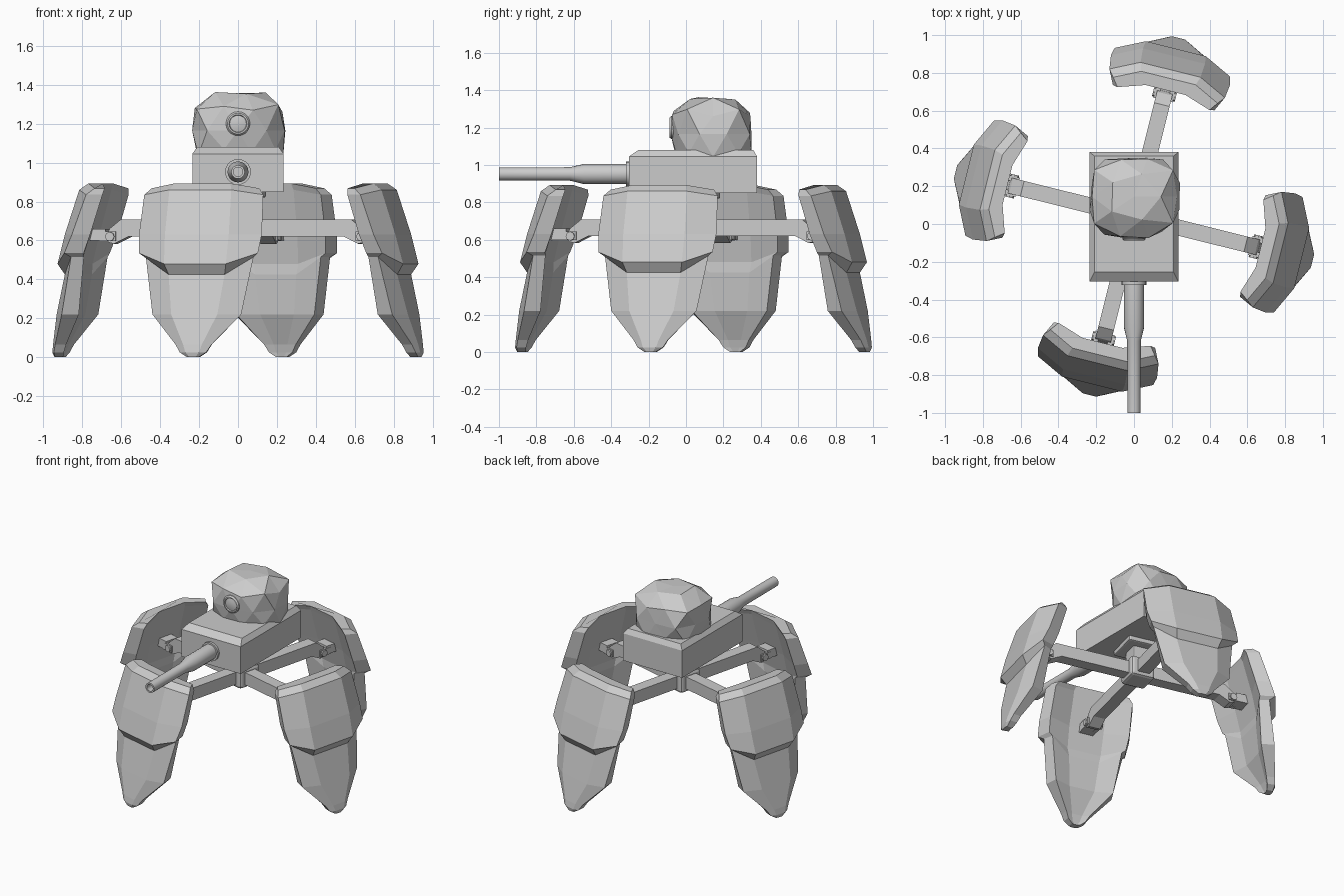
import bpy, bmesh, math, random
from mathutils import Matrix, Vector

if "Cube" in bpy.data.objects:
    bpy.data.objects.remove(bpy.data.objects["Cube"])

random.seed(4)
CENTRE = Vector((0, 0.04, 0))


def make(name, bm, matrix=None):
    bmesh.ops.recalc_face_normals(bm, faces=bm.faces)
    if matrix:
        bm.transform(matrix)
    me = bpy.data.meshes.new(name)
    bm.to_mesh(me)
    bm.free()
    ob = bpy.data.objects.new(name, me)
    bpy.context.collection.objects.link(ob)
    return ob


def loft(loops, cap=True):
    bm = bmesh.new()
    vs = [[bm.verts.new(p) for p in loop] for loop in loops]
    n = len(vs[0])
    for a, b in zip(vs, vs[1:]):
        for i in range(n):
            j = (i + 1) % n
            bm.faces.new((a[i], a[j], b[j], b[i]))
    if cap:
        bm.faces.new(vs[0])
        bm.faces.new(vs[-1])
    return bm


def extrude_profile(profile, half):
    """Extrude an (x, z) outline symmetrically along y."""
    return loft([[(x, s * half, z) for x, z in profile] for s in (-1, 1)])


def box(name, x, y, z, bevel=0, matrix=None):
    bm = loft([[(x[0], y[0], k), (x[1], y[0], k), (x[1], y[1], k), (x[0], y[1], k)] for k in z])
    if bevel:
        bmesh.ops.bevel(bm, geom=bm.edges[:], offset=bevel, segments=2, affect='EDGES', profile=0.5)
    return make(name, bm, matrix)


def lathe_y(name, profile, centre, n=20):
    """Revolve (radius, y) points around the y axis."""
    cx, cz = centre
    loops = [[(cx + r * math.cos(2 * math.pi * i / n), y, cz + r * math.sin(2 * math.pi * i / n))
              for i in range(n)] for r, y in profile]
    ob = make(name, loft(loops))
    bpy.context.view_layer.objects.active = ob
    ob.select_set(True)
    bpy.ops.object.shade_smooth_by_angle(angle=math.radians(35))
    ob.select_set(False)
    return ob


# Leg armour rows: z, end lift, outer radius, inner radius, half width
ROWS = [(.893, -.025, .755, .69, .285), (.86, -.025, .80, .70, .315),
        (.63, .0, .875, .765, .325), (.48, .055, .915, .80, .315),
        (.425, .09, .88, .80, .285), (.22, .0, .93, .83, .235),
        (.065, .0, .967, .905, .095), (.025, .0, .974, .918, .07), (.0, .0, .968, .925, .03)]


def armour():
    loops = []
    for z, lift, uo, ui, w in ROWS:
        drop = 0.075 * w / .32
        wi = w * .88
        outer = [(uo - drop, -w, z + lift), (uo, -w * .52, z), (uo, w * .52, z), (uo - drop, w, z + lift)]
        inner = [(ui - drop * .7, wi, z + lift), (ui, w * .38, z), (ui, -w * .38, z), (ui - drop * .7, -wi, z + lift)]
        loops.append(outer + inner)
    return loft(loops)


# Four identical legs round the hub
ARM = [(.05, .62), (.57, .62), (.645, .583), (.675, .59), (.69, .62), (.67, .66), (.61, .708), (.05, .708)]
for i, side in enumerate(("right", "back", "left", "front")):
    m = Matrix.Translation(CENTRE) @ Matrix.Rotation(math.radians(-14 + 90 * i), 4, 'Z')
    make(side + "_leg_armour", armour(), m)
    make(side + "_leg_arm", extrude_profile(ARM, .042), m)
    # Hinge pin and the bracket joining it to the armour
    pin = [(.665 + .024 * math.cos(a * math.pi / 4), .62 + .024 * math.sin(a * math.pi / 4)) for a in range(8)]
    make(side + "_leg_hinge_pin", extrude_profile(pin, .062), m)
    for s in (-1, 1):
        y0, y1 = sorted((s * .025, s * .052))
        box(side + "_leg_bracket", (.635, .72), (y0, y1), (.598, .645), 0, m)
    box(side + "_leg_mount", (.69, .80), (-.05, .05), (.60, .66), 0, m)

# Hub and turret column
turn = Matrix.Translation(CENTRE) @ Matrix.Rotation(math.radians(-14), 4, 'Z')
box("hub", (-.085, .085), (-.085, .085), (.595, .735), .02, turn)
box("turret_column", (-.06, .06), (-.06, .06), (.72, .86), .01, turn)
box("turret_ring", (-.12, .12), (-.12, .12), (.82, .86), .01, turn)

# Turret body with chamfered top
x, f, b = .235, -.305, .38
make("turret_body", loft([[(-x, f, .85), (x, f, .85), (x, b, .85), (-x, b, .85)],
                          [(-x, f, 1.045), (x, f, 1.045), (x, b, 1.045), (-x, b, 1.045)],
                          [(-.21, -.255, 1.08), (.21, -.255, 1.08), (.21, .36, 1.08), (-.21, .36, 1.08)]]))

# Gun barrel with hollow muzzle
lathe_y("gun_barrel", [(.066, -.29), (.066, -.322), (.054, -.322), (.054, -.545), (.036, -.62),
                       (.035, -1.0), (.024, -1.0), (.024, -.85)], (0, .952))

# Rough boulder-like head
bm = bmesh.new()
bmesh.ops.create_icosphere(bm, subdivisions=2, radius=1)
for v in bm.verts:
    d = v.co.normalized()
    k = sum(abs(c) ** 3.2 for c in d) ** (-1 / 3.2) * random.uniform(.92, 1.05)
    p = Vector((d.x * k * .238, .145 + d.y * k * .22, 1.165 + d.z * k * .2))
    p.z = min(max(p.z, 1.04), 1.368)
    v.co = p
make("head", bm)

# Eye lens in a ring on the head
lathe_y("eye", [(.064, .0), (.062, -.078), (.054, -.088), (.046, -.088), (.043, -.08), (.02, -.086)], (0, 1.2))
